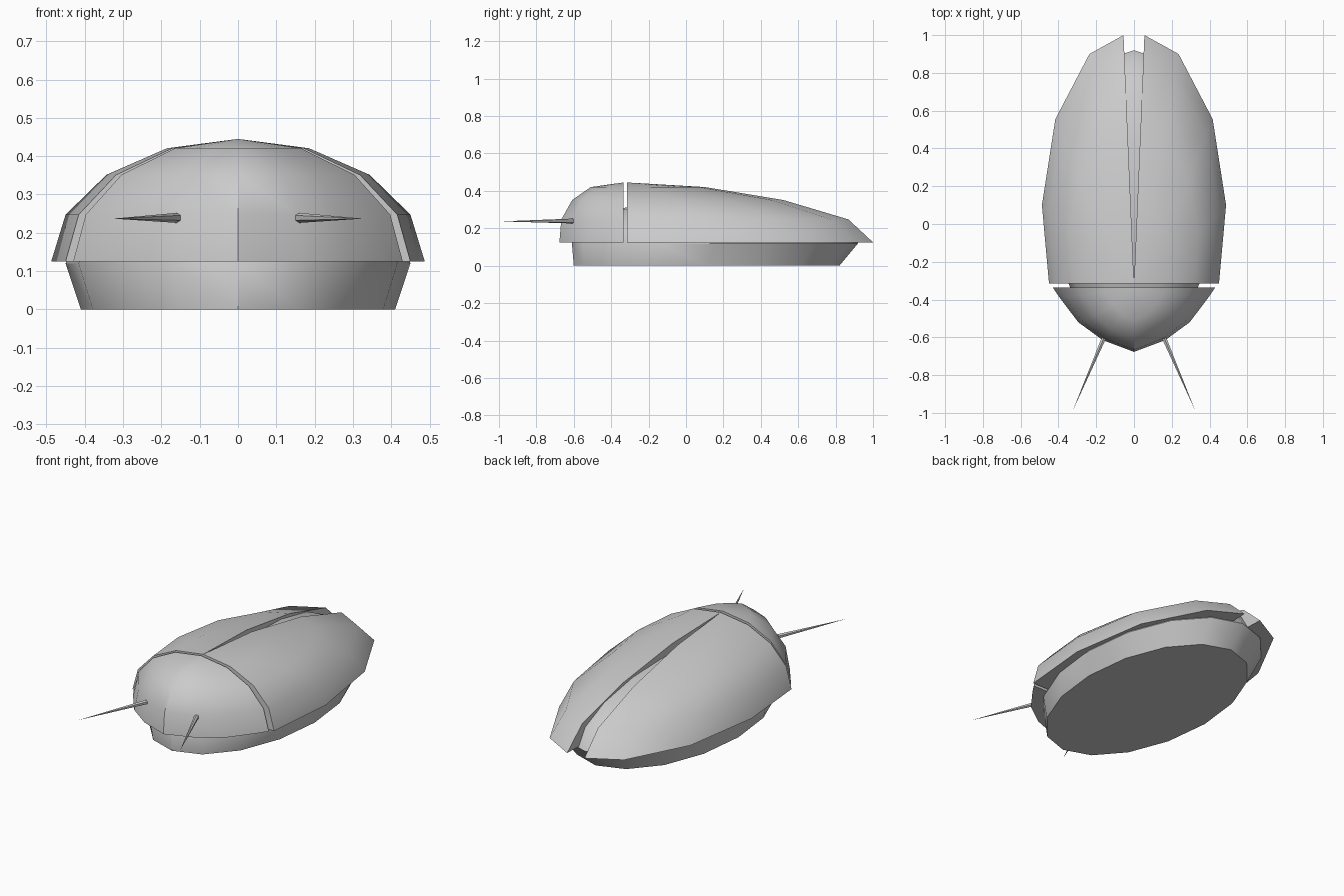
import bpy, bmesh, math
from mathutils import Vector

if "Cube" in bpy.data.objects:
    bpy.data.objects.remove(bpy.data.objects["Cube"])

RING = [math.radians(a) for a in (0, 22.5, 45, 67.5)]
RIM_Z, DOME_H = 0.125, 0.32


def finish(bm, name):
    bmesh.ops.recalc_face_normals(bm, faces=bm.faces)
    me = bpy.data.meshes.new(name)
    bm.to_mesh(me)
    bm.free()
    ob = bpy.data.objects.new(name, me)
    bpy.context.collection.objects.link(ob)
    bpy.ops.object.select_all(action='DESELECT')
    ob.select_set(True)
    bpy.context.view_layer.objects.active = ob
    bpy.ops.object.shade_smooth_by_angle(angle=math.radians(35))
    return ob


def loft(bm, rings, closed):
    for a, b in zip(rings, rings[1:]):
        n = len(a)
        for i in range(n if closed else n - 1):
            j = (i + 1) % n
            bm.faces.new((a[i], a[j], b[j], b[i]))


def dome_sector(name, outline, y_scales, y0, side=1, splay=0.0):
    """Solid part of a dome: rim outline shrinking towards a pole at (0, y0)."""
    bm = bmesh.new()
    rings = []
    for ang, ys in zip(RING, y_scales):
        ring = []
        for x, y in outline:
            xx = x * math.cos(ang) + splay * abs(y) * ys
            ring.append(bm.verts.new((side * xx, y0 + y * ys, RIM_Z + DOME_H * math.sin(ang))))
        rings.append(ring)
    pole = bm.verts.new((0, y0, RIM_Z + DOME_H))
    base = bm.verts.new((0, y0, RIM_Z))
    loft(bm, rings, False)
    top = rings[-1]
    for a, b in zip(top, top[1:]):
        bm.faces.new((a, b, pole))
    bm.faces.new(rings[0] + [base])
    for k in (0, -1):
        bm.faces.new([r[k] for r in rings] + [pole, base])
    return finish(bm, name)


# wing covers, slightly spread towards the tail
wing = [(0.45, 0), (0.47, 0.415), (0.38, 0.87), (0.185, 1.215), (0, 1.315)]
for label, side in (("left", 1), ("right", -1)):
    dome_sector("wing_cover_" + label, wing, (1, 0.90, 0.635, 0.316), -0.315, side, 0.042)

# head shield
half = [(0.43, 0), (0.397, -0.05), (0.295, -0.185), (0.165, -0.28), (0, -0.342)]
head = half + [(-x, y) for x, y in half[-2::-1]]
dome_sector("head_shield", head, (1, 0.97, 0.80, 0.51), -0.335)

# body with flat underside and a low dome beneath the covers
bm = bmesh.new()
N = 16
levels = [(0, 0.41, 0.11, 0.71)]
levels += [(0.12 + 0.25 * math.sin(a), 0.45 * math.cos(a), 0.155, 0.765 * math.cos(a)) for a in RING]
rings = [[bm.verts.new((rx * math.sin(t), yc + ry * math.cos(t), z))
          for t in (2 * math.pi * i / N for i in range(N))] for z, rx, yc, ry in levels]
loft(bm, rings, True)
bm.faces.new(rings[0])
pole = bm.verts.new((0, 0.155, 0.37))
for i in range(N):
    bm.faces.new((rings[-1][i], rings[-1][(i + 1) % N], pole))
finish(bm, "body")

# antennae
for label, side in (("left", 1), ("right", -1)):
    a, b = Vector((side * 0.16, -0.605, 0.239)), Vector((side * 0.325, -0.99, 0.237))
    d = b - a
    bpy.ops.mesh.primitive_cone_add(vertices=6, radius1=0.013, radius2=0.0, depth=d.length,
                                    location=(a + b) / 2,
                                    rotation=d.to_track_quat('Z', 'Y').to_euler())
    bpy.context.object.name = "antenna_" + label
